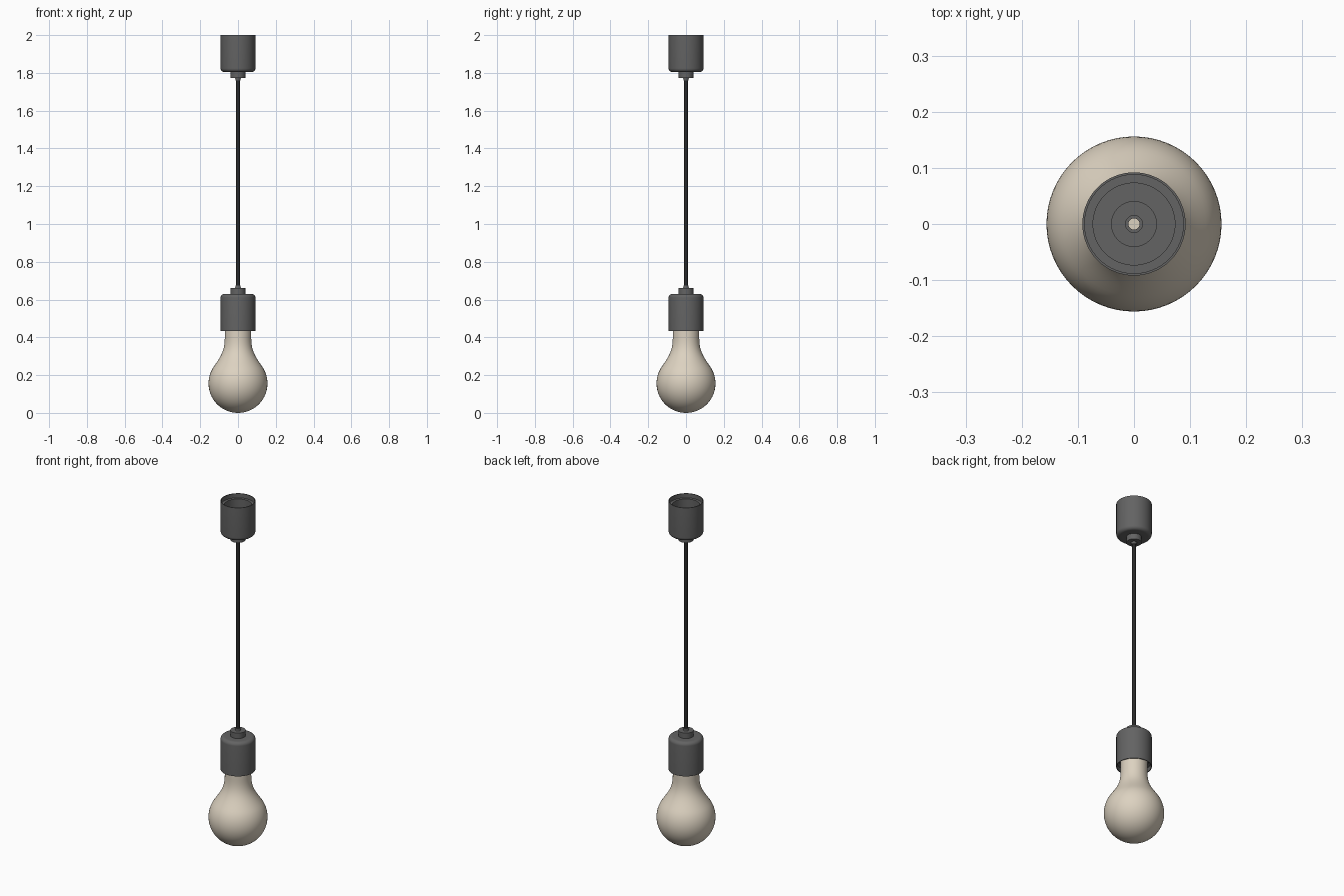
import bpy, bmesh, math
from mathutils import Vector, geometry

if "Cube" in bpy.data.objects:
    bpy.data.objects.remove(bpy.data.objects["Cube"])

SEG = 64


def material(name, rgb):
    m = bpy.data.materials.new(name)
    m.diffuse_color = (*rgb, 1)
    m.use_nodes = True
    m.node_tree.nodes["Principled BSDF"].inputs["Base Color"].default_value = m.diffuse_color
    return m


grey = material("dark grey", (0.125, 0.125, 0.125))
black = material("cord black", (0.022, 0.022, 0.022))
cream = material("warm cream", (0.72, 0.645, 0.53))


def lathe(name, profile, mat, closed=False):
    """Revolve (radius, height) points around z."""
    bm = bmesh.new()
    vs = [bm.verts.new((r, 0, z)) for r, z in profile]
    pairs = list(zip(vs, vs[1:])) + ([(vs[-1], vs[0])] if closed else [])
    edges = [bm.edges.new(p) for p in pairs]
    bmesh.ops.spin(bm, geom=vs + edges, cent=(0, 0, 0), axis=(0, 0, 1),
                   angle=math.tau, steps=SEG, use_merge=True)
    bmesh.ops.remove_doubles(bm, verts=bm.verts, dist=1e-5)
    bmesh.ops.recalc_face_normals(bm, faces=bm.faces)
    me = bpy.data.meshes.new(name)
    bm.to_mesh(me)
    bm.free()
    me.materials.append(mat)
    ob = bpy.data.objects.new(name, me)
    bpy.context.collection.objects.link(ob)
    bpy.ops.object.select_all(action='DESELECT')
    ob.select_set(True)
    bpy.context.view_layer.objects.active = ob
    bpy.ops.object.shade_smooth_by_angle(angle=math.radians(35))
    return ob


def cup(name, rim, d):
    """Hollow cup with rounded end and collar; d = direction from rim to collar."""
    fillet = [(0.072 + 0.02 * math.cos(a), 0.176 + 0.02 * math.sin(a))
              for a in [math.pi / 2 * i / 8 for i in range(9)]]
    prof = [(0.092, 0)] + fillet + [
        (0.04, 0.196), (0.04, 0.228), (0.015, 0.228), (0.013, 0.240),   # collar and cord grip
        (0.010, 0.240), (0.010, 0.215), (0.015, 0.215), (0.015, 0.205),
        (0.04, 0.205), (0.04, 0.175), (0.073, 0.175),                   # inside floor
        (0.073, 0.025), (0.088, 0.025), (0.088, 0)]                     # ledge near the rim
    return lathe(name, [(r, rim + d * h) for r, h in prof], grey, closed=True)


# ceiling cup and lamp holder share one shape, mirrored
cup("ceiling_cup", 2.0, -1)
cup("lamp_holder", 0.434, 1)

# hanging cord, an open tube
lathe("cord", [(0.0101, 0.65), (0.0101, 1.785)], black)

# bulb: round globe, curved shoulder, straight neck
R = 0.156
globe = [(R * math.cos(a), R + R * math.sin(a))
         for a in [math.radians(-90 + 125 * i / 28) for i in range(29)]]
globe[0] = (0, 0)
neck = geometry.interpolate_bezier(Vector((0.128, 0.2455)), Vector((0.088, 0.303)),
                                   Vector((0.070, 0.33)), Vector((0.070, 0.40)), 16)
lathe("bulb", globe + [(p.x, p.y) for p in neck[1:]] + [(0.070, 0.58), (0, 0.58)], cream)
